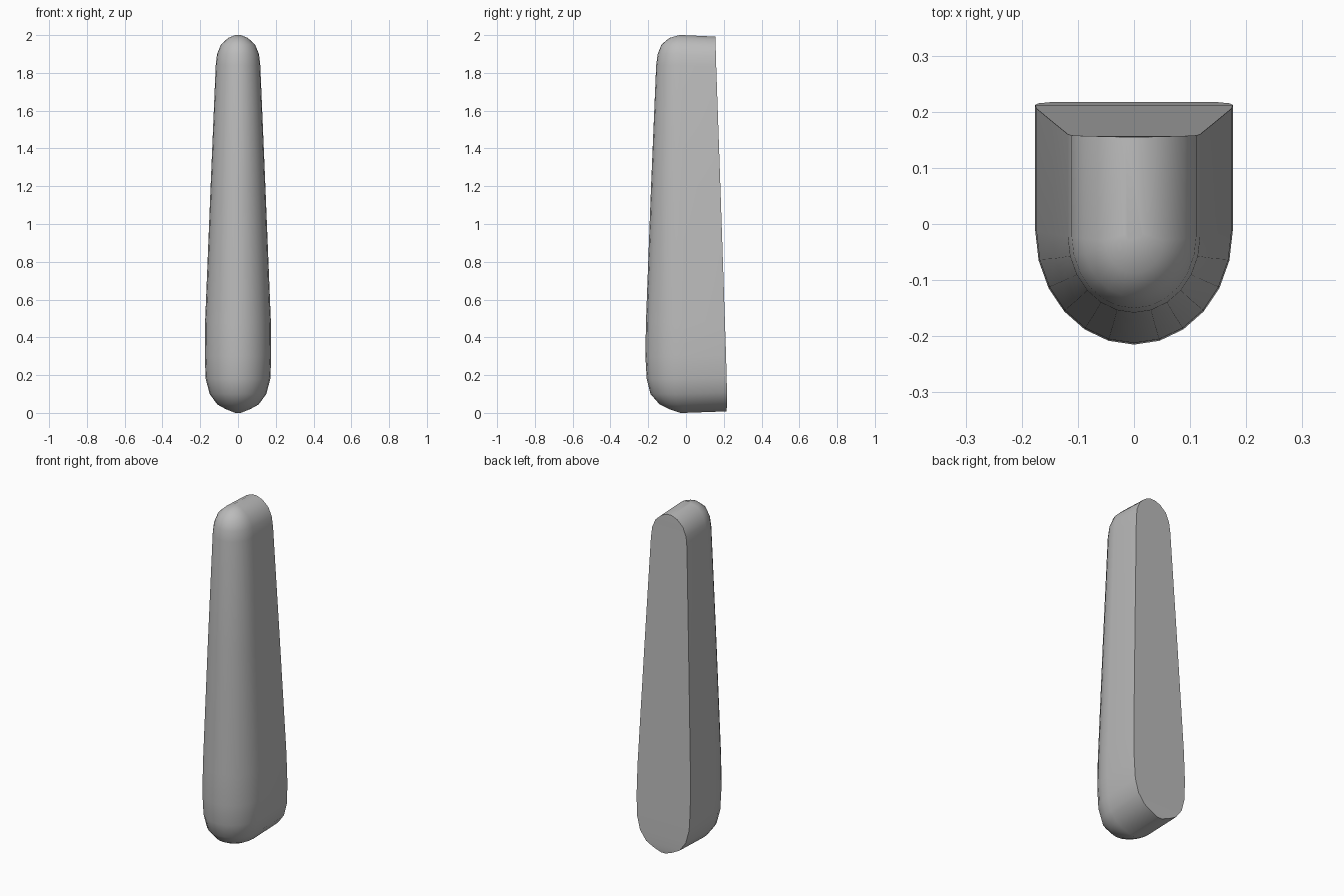
import bpy, bmesh, math

if "Cube" in bpy.data.objects:
    bpy.data.objects.remove(bpy.data.objects["Cube"], do_unlink=True)

# Plain grey material
grey = bpy.data.materials.new("plain grey")
grey.use_nodes = True
colour = (0.5, 0.5, 0.5, 1)
grey.diffuse_color = colour
grey.node_tree.nodes["Principled BSDF"].inputs["Base Color"].default_value = colour

# Levels of the tapered body: height, half width, front y, back y
LEVELS = [
    (0.0, 0.015, -0.03, 0.213), (0.02, 0.065, -0.09, 0.216),
    (0.045, 0.11, -0.14, 0.217), (0.1, 0.15, -0.188, 0.217),
    (0.18, 0.171, -0.208, 0.215), (0.3, 0.176, -0.215, 0.212),
    (0.48, 0.174, -0.212, 0.206), (1.2, 0.145, -0.185, 0.182),
    (1.84, 0.118, -0.158, 0.16), (1.9, 0.111, -0.15, 0.158),
    (1.95, 0.09, -0.13, 0.157), (1.985, 0.052, -0.088, 0.156),
    (2.0, 0.015, -0.035, 0.155),
]
ARC_STEPS = 12


def u_section(bm, z, w, front, back):
    """U-shaped section: flat back, straight sides, rounded front."""
    depth = 1.15 * w
    z_back = 1 + (z - 1) * 0.992
    ring = [bm.verts.new((w, back, z_back))]
    for i in range(ARC_STEPS + 1):
        a = math.pi * i / ARC_STEPS
        ring.append(bm.verts.new((w * math.cos(a), front + depth * (1 - math.sin(a)), z)))
    ring.append(bm.verts.new((-w, back, z_back)))
    return ring


# Body: loft the sections and close both ends
bm = bmesh.new()
rings = [u_section(bm, *level) for level in LEVELS]
for low, high in zip(rings, rings[1:]):
    for i in range(len(low)):
        j = (i + 1) % len(low)
        bm.faces.new((low[i], low[j], high[j], high[i]))
bm.faces.new(rings[0])
bm.faces.new(rings[-1])
bmesh.ops.recalc_face_normals(bm, faces=bm.faces)

mesh = bpy.data.meshes.new("tapered_body")
bm.to_mesh(mesh)
bm.free()
mesh.materials.append(grey)
body = bpy.data.objects.new("tapered_body", mesh)
bpy.context.collection.objects.link(body)
bpy.context.view_layer.objects.active = body
body.select_set(True)
bpy.ops.object.shade_smooth_by_angle(angle=math.radians(40))
